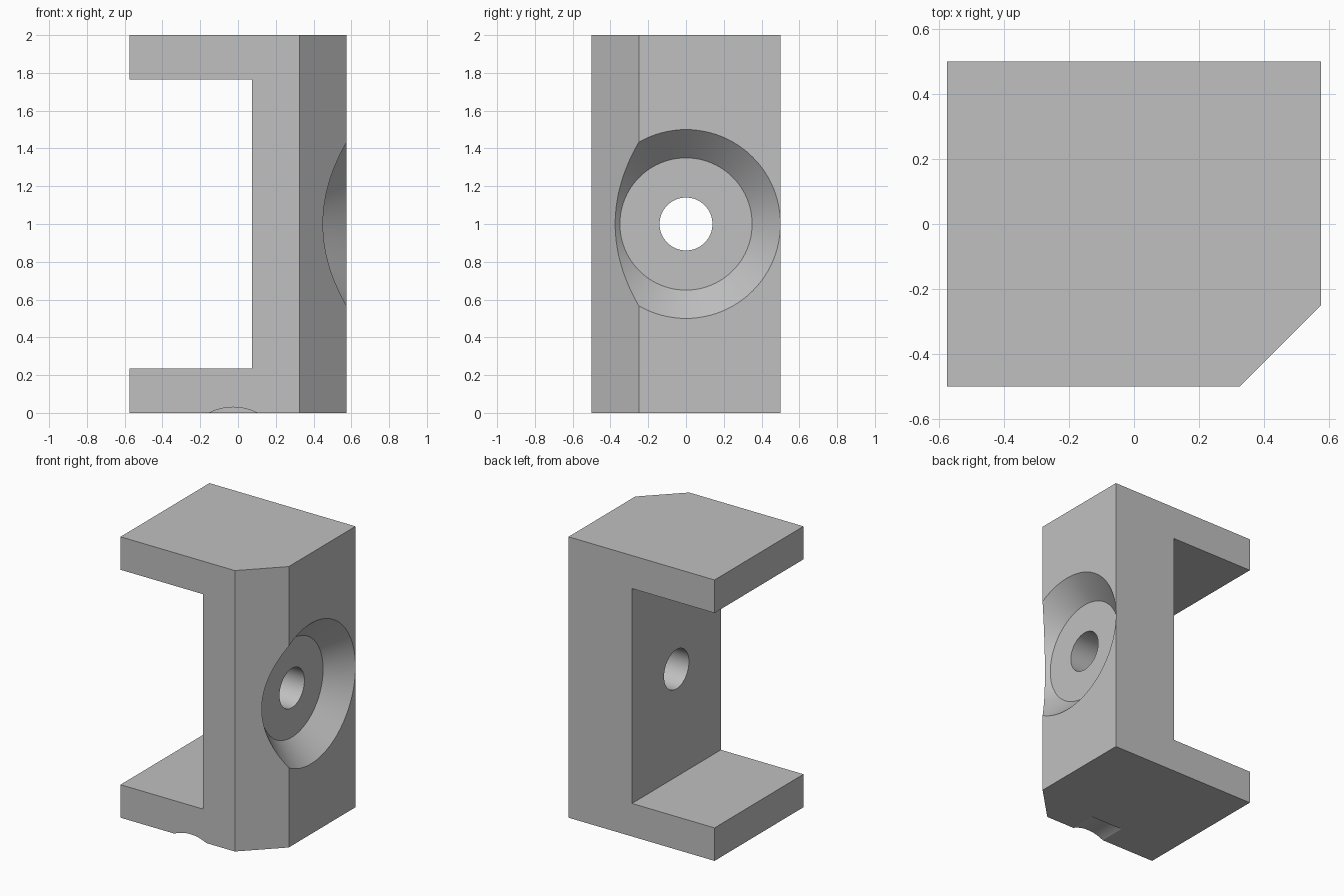
import bpy
import bmesh
from math import pi, radians

cube = bpy.data.objects.get("Cube")
if cube:
    bpy.data.objects.remove(cube, do_unlink=True)

HALF_X, HALF_Y, HEIGHT = 0.575, 0.5, 2.0
WEB_X, FLANGE, CHAMFER = 0.075, 0.235, 0.25

grey = bpy.data.materials.new("plain grey")
grey.use_nodes = True
colour = (0.53, 0.53, 0.53, 1)
grey.diffuse_color = colour
grey.node_tree.nodes["Principled BSDF"].inputs["Base Color"].default_value = colour

# Channel-shaped bracket: profile extruded from front to back
profile = [(-HALF_X, 0), (HALF_X, 0), (HALF_X, HEIGHT), (-HALF_X, HEIGHT),
           (-HALF_X, HEIGHT - FLANGE), (WEB_X, HEIGHT - FLANGE),
           (WEB_X, FLANGE), (-HALF_X, FLANGE)]
bm = bmesh.new()
face = bm.faces.new([bm.verts.new((x, -HALF_Y, z)) for x, z in profile])
extruded = bmesh.ops.extrude_face_region(bm, geom=[face])["geom"]
bmesh.ops.translate(bm, vec=(0, 2 * HALF_Y, 0),
                    verts=[g for g in extruded if isinstance(g, bmesh.types.BMVert)])

# Chamfer along the front right upright edge
corner = [e for e in bm.edges
          if all(v.co.x > HALF_X - 0.01 and v.co.y < 0 for v in e.verts)]
bmesh.ops.bevel(bm, geom=corner, offset=CHAMFER, offset_type='OFFSET',
                segments=1, affect='EDGES')
bmesh.ops.recalc_face_normals(bm, faces=bm.faces)
mesh = bpy.data.meshes.new("bracket")
bm.to_mesh(mesh)
bm.free()
mesh.materials.append(grey)
bracket = bpy.data.objects.new("bracket", mesh)
bpy.context.collection.objects.link(bracket)


def cut(name, r1, r2, depth, location, rotation):
    """Subtract a round cutter from the bracket."""
    bpy.ops.object.select_all(action='DESELECT')
    bpy.ops.mesh.primitive_cone_add(vertices=96, radius1=r1, radius2=r2, depth=depth,
                                    location=location, rotation=rotation)
    cutter = bpy.context.object
    cutter.name = name
    cutter.hide_render = True
    cutter.data.materials.append(grey)
    mod = bracket.modifiers.new(name, 'BOOLEAN')
    mod.operation = 'DIFFERENCE'
    mod.solver = 'EXACT'
    mod.object = cutter
    bpy.context.view_layer.objects.active = bracket
    bpy.ops.object.modifier_apply(modifier=name)
    bpy.data.objects.remove(cutter, do_unlink=True)


# Conical countersink, bolt hole through the web, short groove under the front edge
along_x, along_y = (0, pi / 2, 0), (pi / 2, 0, 0)
cut("countersink", 0.35, 0.65, 0.3, (0.575, 0, 1), along_x)
cut("bolt_hole", 0.14, 0.14, 0.6, (0.3, 0, 1), along_x)
cut("underside_groove", 0.28, 0.28, 0.4, (-0.025, -0.51, -0.25), along_y)

bpy.ops.object.select_all(action='DESELECT')
bracket.select_set(True)
bpy.context.view_layer.objects.active = bracket
bpy.ops.object.shade_smooth_by_angle(angle=radians(20))
